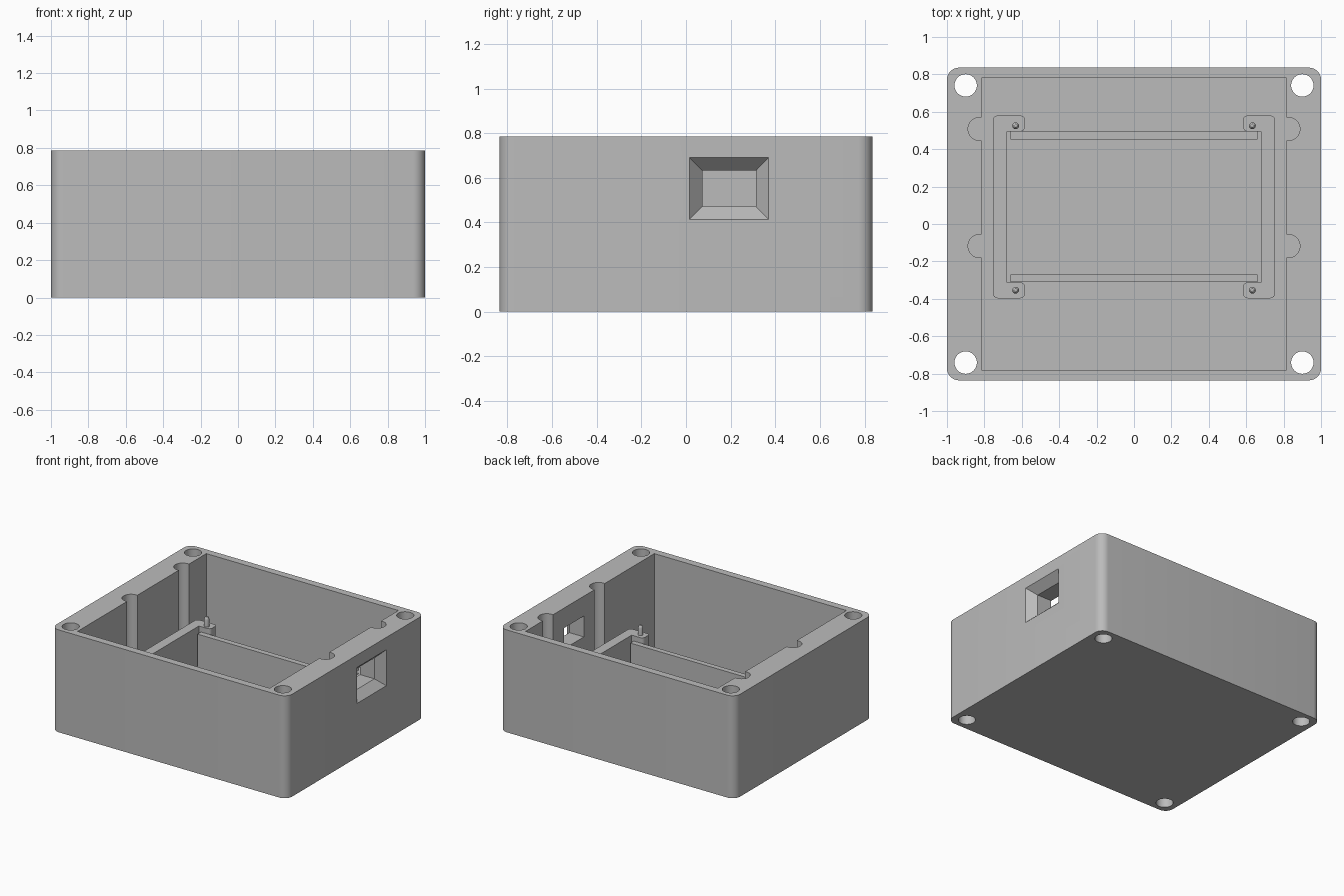
import bpy, bmesh, math
from mathutils import Vector

cube = bpy.data.objects.get("Cube")
if cube:
    bpy.data.objects.remove(cube, do_unlink=True)

W, D, H, FLOOR = 1.0, 0.836, 0.785, 0.06
CAVITY_X, CAVITY_Y = 0.815, 0.78

grey = bpy.data.materials.new("matte grey plastic")
grey.use_nodes = True
grey.diffuse_color = (0.5, 0.5, 0.5, 1)
grey.node_tree.nodes["Principled BSDF"].inputs["Base Color"].default_value = (0.5, 0.5, 0.5, 1)


def rounded(points, steps=8):
    """Round the right-angled corners of an outline given as (x, y, radius)."""
    out = []
    for i, (x, y, r) in enumerate(points):
        p = Vector((x, y))
        if r == 0:
            out.append(p)
            continue
        a = (Vector(points[i - 1][:2]) - p).normalized()
        b = (Vector(points[(i + 1) % len(points)][:2]) - p).normalized()
        c = p + (a + b) * r
        for k in range(steps + 1):
            t = math.pi / 2 * k / steps
            out.append(c - b * r * math.cos(t) - a * r * math.sin(t))
    return out


def rect(x0, x1, y0, y1, r=0):
    return rounded([(x0, y0, r), (x1, y0, r), (x1, y1, r), (x0, y1, r)])


def circle(x, y, r, n=32):
    return [Vector((x + r * math.cos(2 * math.pi * k / n),
                    y + r * math.sin(2 * math.pi * k / n))) for k in range(n)]


def loft(name, rings):
    """Closed solid through a list of equally long rings of 3D points."""
    bm = bmesh.new()
    loops = [[bm.verts.new(p) for p in ring] for ring in rings]
    n = len(loops[0])
    bm.faces.new(loops[0])
    bm.faces.new(loops[-1])
    for lo, hi in zip(loops, loops[1:]):
        for i in range(n):
            j = (i + 1) % n
            bm.faces.new((lo[i], lo[j], hi[j], hi[i]))
    bmesh.ops.recalc_face_normals(bm, faces=bm.faces[:])
    mesh = bpy.data.meshes.new(name)
    bm.to_mesh(mesh)
    bm.free()
    mesh.materials.append(grey)
    obj = bpy.data.objects.new(name, mesh)
    bpy.context.collection.objects.link(obj)
    return obj


def prism(name, outline, z0, z1):
    return loft(name, [[(p.x, p.y, z) for p in outline] for z in (z0, z1)])


def smooth(obj):
    bpy.ops.object.select_all(action="DESELECT")
    obj.select_set(True)
    bpy.context.view_layer.objects.active = obj
    bpy.ops.object.shade_smooth_by_angle(angle=math.radians(30))


# Case body and the volumes cut from it
case = prism("case_body", rect(-W, W, -D, D, 0.065), 0, H)
cutters = [prism("cavity_cutter", rect(-CAVITY_X, CAVITY_X, -CAVITY_Y, CAVITY_Y), FLOOR, H + 0.1)]
for side in (-1, 1):
    # Screw holes
    for end in (-1, 1):
        cutters.append(prism("screw_hole_cutter", circle(side * 0.9, end * 0.741, 0.06), -0.1, H + 0.1))
    # Rounded grooves in the side walls
    for y in (0.508, -0.118):
        x0, x1 = sorted((side * 0.74, side * 0.887))
        cutters.append(prism("groove_cutter", rect(x0, x1, y - 0.0615, y + 0.0615, 0.06), FLOOR, H + 0.1))


# Flared connector window in the side wall
def window_ring(x, half_y, half_z):
    return [(x, 0.193 + sy * half_y, 0.552 + sz * half_z)
            for sy, sz in ((-1, -1), (1, -1), (1, 1), (-1, 1))]


cutters.append(loft("window_cutter", [
    window_ring(0.7, 0.12, 0.08),
    window_ring(W - 0.062, 0.12, 0.08),
    window_ring(W, 0.177, 0.138),
    window_ring(W + 0.05, 0.177, 0.138)]))

for cutter in cutters:
    cutter.hide_render = True
    mod = case.modifiers.new(cutter.name, "BOOLEAN")
    mod.operation, mod.solver, mod.object = "DIFFERENCE", "EXACT", cutter

# Bake the cuts and discard the cutters
baked = bpy.data.meshes.new_from_object(case.evaluated_get(bpy.context.evaluated_depsgraph_get()))
case.modifiers.clear()
case.data = baked
for cutter in cutters:
    bpy.data.objects.remove(cutter, do_unlink=True)
smooth(case)

# Board brackets with a tab and a locating peg at each end
BRACKET_TOP, RAIL_TOP = 0.375, 0.335
r = 0.025
for side, label in ((1, "left"), (-1, "right")):
    outline = [(0.754, -0.397, r), (0.754, 0.58, r), (0.583, 0.58, r), (0.583, 0.495, r),
               (0.679, 0.495, 0), (0.679, -0.312, 0), (0.583, -0.312, r), (0.583, -0.397, r)]
    bracket = prism(label + "_board_bracket",
                    rounded([(side * x, y, c) for x, y, c in outline]), FLOOR - 0.01, BRACKET_TOP)
    smooth(bracket)
    for y, end in ((0.525, "back"), (-0.354, "front")):
        rings = [(0.018, -0.01), (0.018, 0.055), (0.015, 0.066), (0.009, 0.073), (0.003, 0.075)]
        peg = loft(f"{end}_{label}_peg", [
            [(p.x, p.y, BRACKET_TOP + z) for p in circle(side * 0.633, y, rad, 16)]
            for rad, z in rings])
        smooth(peg)

# Lower rails joining the brackets
for name, y0, y1 in (("back_rail", 0.451, 0.494), ("front_rail", -0.311, -0.27)):
    prism(name, rect(-0.66, 0.66, y0, y1), FLOOR - 0.01, RAIL_TOP)
